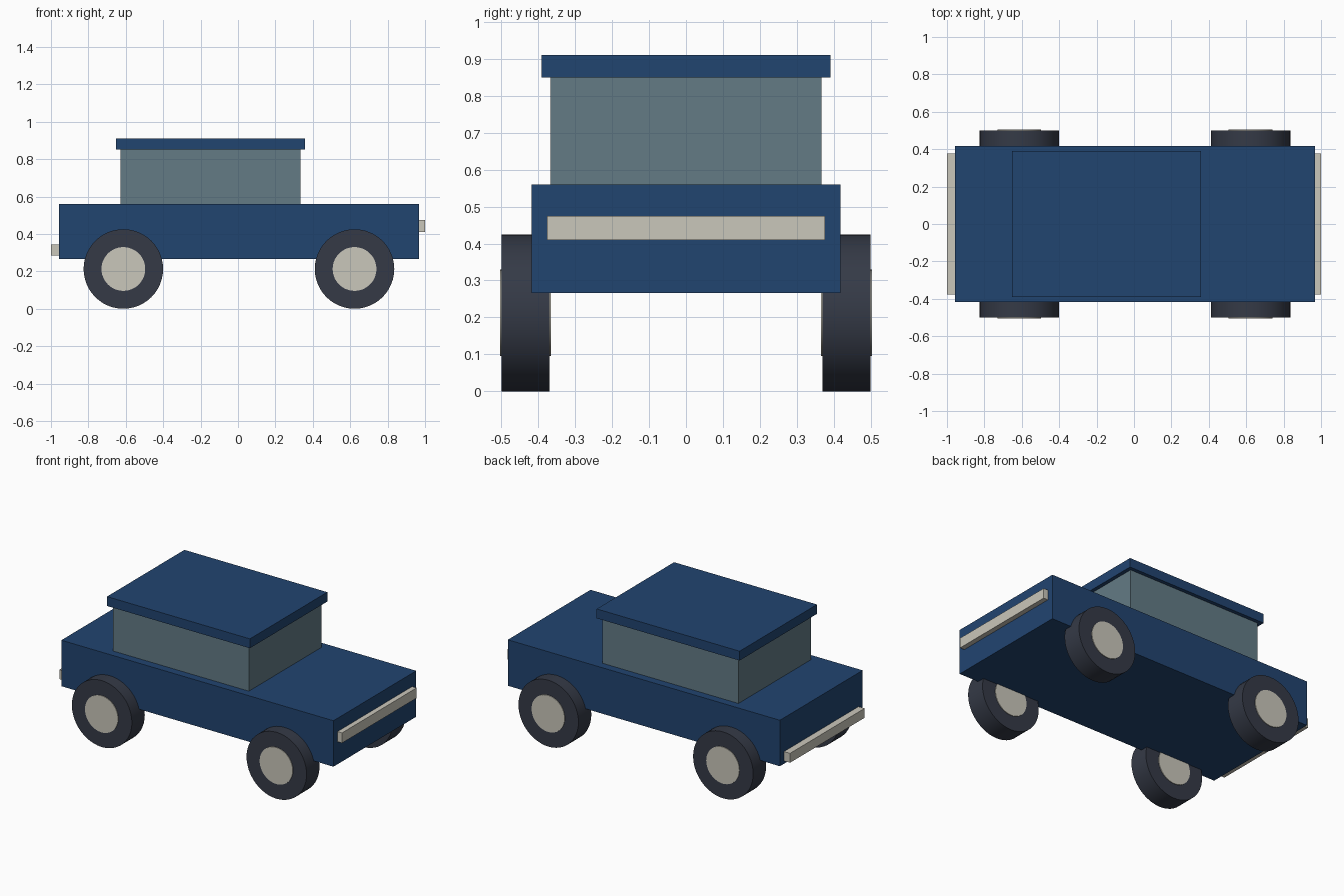
import bpy, math

if "Cube" in bpy.data.objects:
    bpy.data.objects.remove(bpy.data.objects["Cube"])


def material(name, color):
    m = bpy.data.materials.new(name)
    m.diffuse_color = (*color, 1.0)
    m.use_nodes = True
    m.node_tree.nodes["Principled BSDF"].inputs["Base Color"].default_value = m.diffuse_color
    return m


blue = material("blue paint", (0.0155, 0.058, 0.163))
glass = material("grey glass", (0.125, 0.198, 0.235))
rubber = material("dark rubber", (0.035, 0.042, 0.062))
cream = material("cream trim", (0.59, 0.57, 0.495))


def box(name, mat, x, y, z):
    """Box spanning x and z ranges, symmetric in y."""
    bpy.ops.mesh.primitive_cube_add(
        size=1, location=((x[0] + x[1]) / 2, 0, (z[0] + z[1]) / 2))
    ob = bpy.context.object
    ob.name = name
    ob.scale = (x[1] - x[0], 2 * y, z[1] - z[0])
    bpy.ops.object.transform_apply(location=False, rotation=False, scale=True)
    ob.data.materials.append(mat)


def disc(name, mat, radius, width, x, y):
    """Cylinder with its axle along y."""
    bpy.ops.mesh.primitive_cylinder_add(
        vertices=48, radius=radius, depth=width,
        location=(x, y, 0.2125), rotation=(math.pi / 2, 0, 0))
    ob = bpy.context.object
    ob.name = name
    ob.data.materials.append(mat)
    bpy.ops.object.shade_smooth_by_angle(angle=math.radians(30))


# Body, cabin and roof
box("body", blue, (-0.957, 0.968), 0.418, (0.266, 0.56))
box("cabin", glass, (-0.628, 0.334), 0.367, (0.56, 0.85))
box("roof", blue, (-0.653, 0.358), 0.391, (0.85, 0.91))

# Trim bars on both ends
box("grille_bar", cream, (0.968, 1.0), 0.377, (0.41, 0.475))
box("rear_bumper", cream, (-1.0, -0.957), 0.377, (0.284, 0.344))

# Wheels with hubs slightly proud on both faces
for end, x in (("rear", -0.613), ("front", 0.623)):
    for side, s in (("left", 1), ("right", -1)):
        disc(f"{end}_{side}_tyre", rubber, 0.2125, 0.13, x, s * 0.435)
        disc(f"{end}_{side}_hub", cream, 0.117, 0.138, x, s * 0.435)
